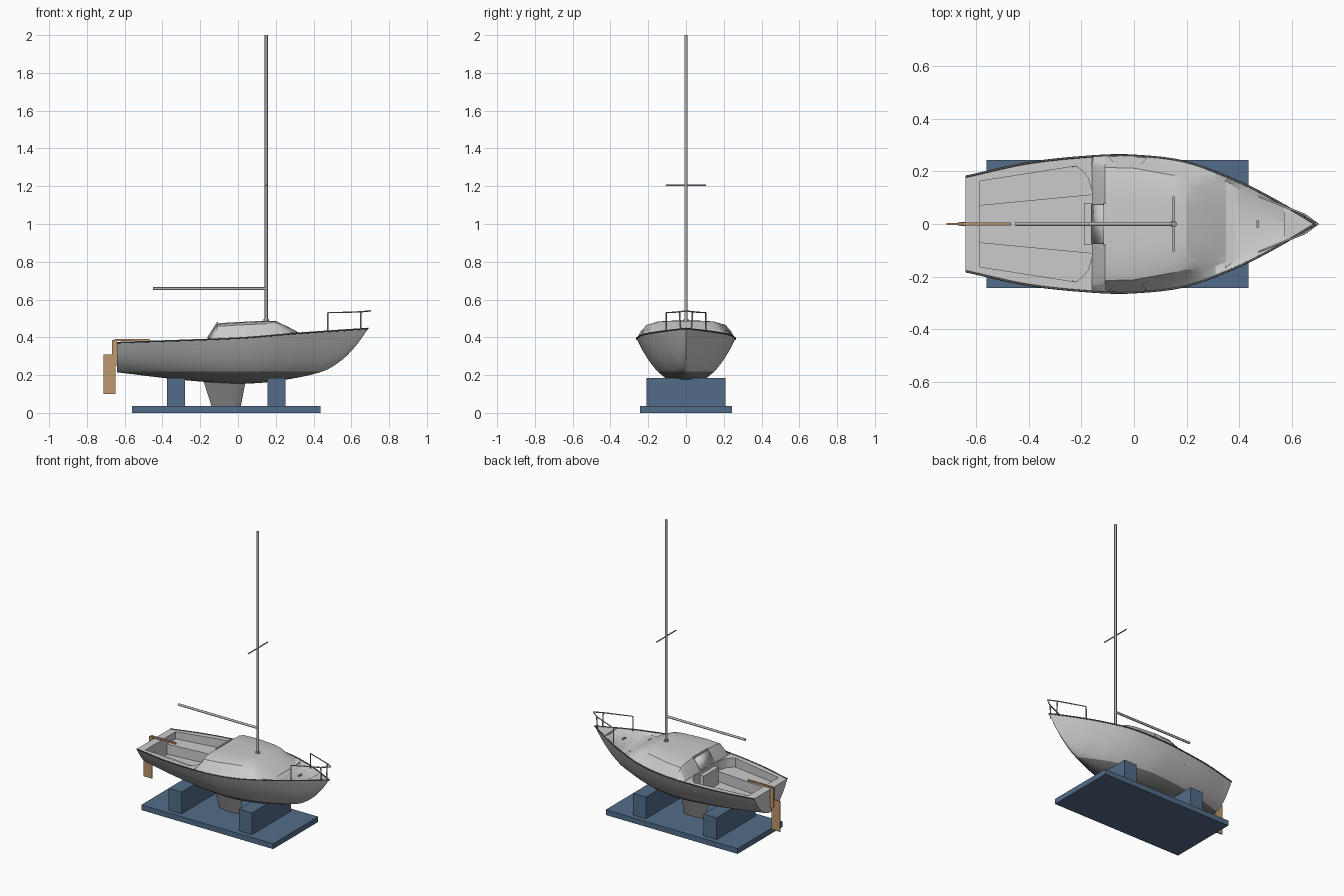
import bpy, bmesh, math
from mathutils import Vector

cube = bpy.data.objects.get("Cube")
if cube:
    bpy.data.objects.remove(cube)


def material(name, rgb):
    m = bpy.data.materials.new(name)
    m.use_nodes = True
    m.diffuse_color = (*rgb, 1)
    m.node_tree.nodes["Principled BSDF"].inputs["Base Color"].default_value = (*rgb, 1)
    return m


WHITE = material("pale grey gelcoat", (0.6, 0.6, 0.6))
BOTTOM = material("dark grey bottom paint", (0.2, 0.2, 0.2))
METAL = material("aluminium", (0.45, 0.45, 0.45))
TRIM = material("dark trim", (0.12, 0.12, 0.12))
WOOD = material("varnished wood", (0.52, 0.31, 0.15))
BLUE = material("stand blue", (0.085, 0.15, 0.25))


def finish(name, bm, mats, angle=30):
    mesh = bpy.data.meshes.new(name)
    bm.to_mesh(mesh)
    bm.free()
    for m in mats:
        mesh.materials.append(m)
    for p in mesh.polygons:
        p.use_smooth = True
    mesh.set_sharp_from_angle(angle=math.radians(angle))
    ob = bpy.data.objects.new(name, mesh)
    bpy.context.collection.objects.link(ob)
    return ob


def loft_bm(rows, flip=False, aft_cap=False, fore_cap=False, aft_out=True):
    """Skin rows running from +y to -y, ordered from stern to bow."""
    bm = bmesh.new()
    grid = [[bm.verts.new(p) for p in row] for row in rows]
    for a, b in zip(grid, grid[1:]):
        for k in range(len(a) - 1):
            f = [a[k], a[k + 1], b[k + 1], b[k]]
            bm.faces.new(f[::-1] if flip else f)
    if aft_cap:
        bm.faces.new(grid[0] if aft_out else grid[0][::-1])
    if fore_cap:
        bm.faces.new(grid[-1])
    bmesh.ops.remove_doubles(bm, verts=bm.verts, dist=1e-5)
    return bm


def mirrored(x, half):
    """Full row from its +y half; a last point on the centre is not doubled."""
    left = [(x, y, z) for y, z in half]
    right = [(x, -y, z) for y, z in reversed(half) if y > 1e-6 or len(half) < 2]
    return left + right


def box(name, x, y, z, mat, bevel=0):
    bm = bmesh.new()
    bmesh.ops.create_cube(bm, size=1)
    for v in bm.verts:
        for i, (lo, hi) in enumerate((x, y, z)):
            v.co[i] = hi if v.co[i] > 0 else lo
    if bevel:
        bmesh.ops.bevel(bm, geom=bm.edges[:], offset=bevel, segments=2, affect='EDGES')
    return finish(name, bm, [mat])


def tube(name, paths, radius, mat):
    cu = bpy.data.curves.new(name, 'CURVE')
    cu.dimensions = '3D'
    cu.bevel_depth = radius
    cu.bevel_resolution = 2
    cu.use_fill_caps = True
    for path in paths:
        s = cu.splines.new('POLY')
        s.points.add(len(path) - 1)
        for p, co in zip(s.points, path):
            p.co = (*co, 1)
    cu.materials.append(mat)
    ob = bpy.data.objects.new(name, cu)
    bpy.context.collection.objects.link(ob)
    return ob


def lerp(table, x):
    for (x0, y0), (x1, y1) in zip(table, table[1:]):
        if x <= x1:
            return y0 + (y1 - y0) * (x - x0) / (x1 - x0)
    return table[-1][1]


def smooth(table, x):
    """Cubic curve through the table's points."""
    n = len(table)
    i = next((k for k in range(n - 1) if x <= table[k + 1][0]), n - 2)
    def slope(k):
        a, b = table[max(k - 1, 0)], table[min(k + 1, n - 1)]
        return (b[1] - a[1]) / (b[0] - a[0])
    (x0, y0), (x1, y1) = table[i], table[i + 1]
    h = x1 - x0
    t = (x - x0) / h
    return (y0 * (1 + 2 * t) * (1 - t) ** 2 + y1 * t * t * (3 - 2 * t)
            + h * (slope(i) * t * (1 - t) ** 2 - slope(i + 1) * t * t * (1 - t)))


# Hull lines
BEAM = [(-.64, .18), (-.4, .232), (-.15, .258), (0, .26), (.2, .235), (.4, .16), (.55, .083), (.69, 0)]
KEEL = [(-.64, .215), (-.3, .175), (0, .155), (.2, .168), (.45, .22), (.55, .28), (.62, .35), (.69, .446)]
SHEER = [(-.64, .372), (0, .396), (.3, .42), (.69, .447)]
FULL = [(-.64, .48), (0, .42), (.3, .5), (.69, .85)]
STERN, BOW = -.64, .69


def beam(x): return max(smooth(BEAM, x), 0)
def sheer(x): return smooth(SHEER, x)
def span(a, b, n): return [a + (b - a) * k / n for k in range(n + 1)]


rows = []
for x in span(STERN, BOW, 48):
    b, k, s, p = beam(x), smooth(KEEL, x), sheer(x), lerp(FULL, x)
    half = [(b * t ** p, k + (s - k) * t) for t in ((1 - j / 14) ** 2 for j in range(15))]
    rows.append(mirrored(x, half[:-1]) [:14] + [(x, 0, k)] + mirrored(x, half[:-1])[-14:])
bm = loft_bm([r if len(r) == 29 else r[:14] + [r[14]] * (29 - len(r)) + r[15:] for r in rows[:-1]],
             flip=True, aft_cap=True)
# Close the stem, then paint below the waterline
WATER = .22
bmesh.ops.bisect_plane(bm, geom=bm.verts[:] + bm.edges[:] + bm.faces[:],
                       plane_co=(0, 0, WATER), plane_no=(0, 0, 1))
last = max(v.co.x for v in bm.verts)
tip = bm.verts.new((BOW, 0, sheer(BOW)))
for e in [e for e in bm.edges if e.is_boundary and all(v.co.x > last - 1e-4 for v in e.verts)]:
    bm.faces.new([*e.verts, tip])
bmesh.ops.recalc_face_normals(bm, faces=bm.faces[:])
for f in bm.faces:
    f.material_index = int(f.calc_center_median().z < WATER)
finish("hull", bm, [WHITE, BOTTOM], 40)

# Rub rail along the sheer
tube("rub_rail", [[(x, s * beam(x), sheer(x)) for x in span(STERN, BOW, 48)] for s in (1, -1)], .004, TRIM)

# Stern deck, cockpit with seats and footwell
WELL = [(-.585, .163), (-.22, .22), (-.195, .2), (-.175, .175), (-.16, .125)]
finish("stern_deck", loft_bm([mirrored(x, [(beam(x), sheer(x))]) for x in (STERN, -.585)]), [WHITE])
rows = []
for x in span(-.585, -.22, 8) + [-.195, -.175, -.16]:
    o, i, s = lerp(WELL, x), .07 + (x + .585) * .095, sheer(x)
    rows.append(mirrored(x, [(beam(x), s), (o, s), (o, .325), (i, .325), (i, .255)]))
bm = loft_bm(rows)
for row, step in ((rows[0][1:-1], -1), (rows[-1][1:-1], 1)):
    bm.faces.new([bm.verts.new(p) for p in row[::step]])
finish("cockpit", bm, [WHITE])

# Cabin: roof half width and height by station
ROOF = [(-.16, .225), (-.11, .215), (0, .212), (.15, .185), (.2, .172), (.27, .175), (.35, .145)]
TOP = [(-.16, .392), (-.155, .405), (-.11, .474), (0, .481), (.15, .488), (.2, .487), (.27, .453), (.35, .41)]


def cabin_half(x):
    b, s, r, t = beam(x), sheer(x), lerp(ROOF, x), lerp(TOP, x)
    rim = max(t - .016, s - .012)
    return [(b, s), (min(r + .012, b), (s + 3 * rim) / 4), (r, rim), (.8 * r, t - .004), (.4 * r, t), (0, t)]


finish("cabin", loft_bm([mirrored(x, cabin_half(x)) for x in
                         (-.16, -.155, -.11, -.05, 0, .05, .1, .15, .2, .235, .27, .31, .35)]), [WHITE], 22)

# Recessed foredeck and solid bow tip
rows = []
for x in span(.35, .57, 8):
    inner = max(.165 * (.575 - x) / .225, .002)
    rows.append(mirrored(x, [(beam(x), sheer(x)), (inner, sheer(x) - .015)]))
finish("foredeck", loft_bm(rows, fore_cap=True), [WHITE])
finish("bow_deck", loft_bm([mirrored(x, [(beam(x) + .0005, sheer(x))]) for x in span(.57, BOW, 6)]), [WHITE])

# Cabin side ports as thin framed plates
for side, label in ((1, "left"), (-1, "right")):
    for part, inset, lift, mat in (("frame", 0, .004, WHITE), ("pane", .014, .006, METAL)):
        bm = bmesh.new()
        vs = []
        for x, f in ((-.1 + inset, .2 + inset * 6), (.05 - inset, .2 + inset * 6),
                     (.03 - inset, .85 - inset * 6), (-.08 + inset, .85 - inset * 6)):
            h = cabin_half(x)
            y = h[0][0] + (h[1][0] - h[0][0]) * f + lift
            vs.append(bm.verts.new((x, side * y, h[0][1] + (h[1][1] - h[0][1]) * f + lift / 2)))
        bm.faces.new(vs if side < 0 else vs[::-1])
        if part == "frame":
            finish(f"port_frame_{label}", bm, [mat])
        else:
            bm.free()

# Companionway door and step
bm = bmesh.new()
bm.faces.new([bm.verts.new(p) for p in ((-.163, .075, .4), (-.163, -.075, .4),
                                        (-.117, -.075, .471), (-.117, .075, .471))])
door = finish("companionway_door", bm, [WHITE])
door.modifiers.new("thickness", 'SOLIDIFY').thickness = .006
box("companionway_step", (-.19, -.155), (-.08, .08), (.25, .37), WHITE)
box("sliding_hatch", (-.115, -.105), (-.08, .08), (.46, .48), WHITE)

# Keel fin
rows = []
for z, aft, fore, w in ((.035, -.14, .015, .014), (.175, -.185, .042, .02)):
    c = [(0, 0), (.12, .7), (.35, 1), (.7, .75), (1, 0)]
    pts = [(fore + (aft - fore) * u, w * v, z) for u, v in c]
    rows.append(pts + [(x, -y, q) for x, y, q in pts[-2::-1]])
bm = loft_bm(rows, aft_cap=True)
bmesh.ops.remove_doubles(bm, verts=bm.verts, dist=1e-5)
bmesh.ops.recalc_face_normals(bm, faces=bm.faces[:])
finish("keel_fin", bm, [BOTTOM], 40)

# Rudder and tiller
box("rudder_blade", (-.713, -.648), (-.004, .004), (.1, .308), WOOD)
box("rudder_stock", (-.667, -.64), (-.007, .007), (.25, .385), WOOD)
box("tiller", (-.655, -.468), (-.005, .005), (.38, .392), WOOD)

# Rig
MAST_X = .15
tube("mast", [[(MAST_X, 0, .48), (MAST_X, 0, 2)]], .0085, METAL)
tube("mast_step", [[(MAST_X, 0, .483), (MAST_X, 0, .498)]], .014, METAL)
tube("boom", [[(-.45, 0, .658), (MAST_X, 0, .658)]], .008, METAL)
tube("spreaders", [[(MAST_X, -.105, 1.204), (MAST_X, .105, 1.204)]], .004, METAL)

# Bow pulpit and deck cleat
rail, posts = [], []
for s in (1, -1):
    side = [(.475, s * .105, .43), (.475, s * .105, .53), (.65, s * .035, .535), (.7, 0, .54)]
    rail += side if s > 0 else side[-2::-1]
    posts.append([(.65, s * .028, .44), (.65, s * .035, .535)])
tube("pulpit", [rail] + posts, .004, METAL)
box("deck_cleat", (.465, .475), (-.014, .014), (.41, .426), METAL)

# Display stand
box("stand_base", (-.56, .436), (-.243, .243), (0, .036), BLUE)
for name, x0, x1 in (("aft_cradle", -.377, -.28), ("fore_cradle", .155, .252)):
    box(name, (x0, x1), (-.21, .21), (.03, .185), BLUE)
